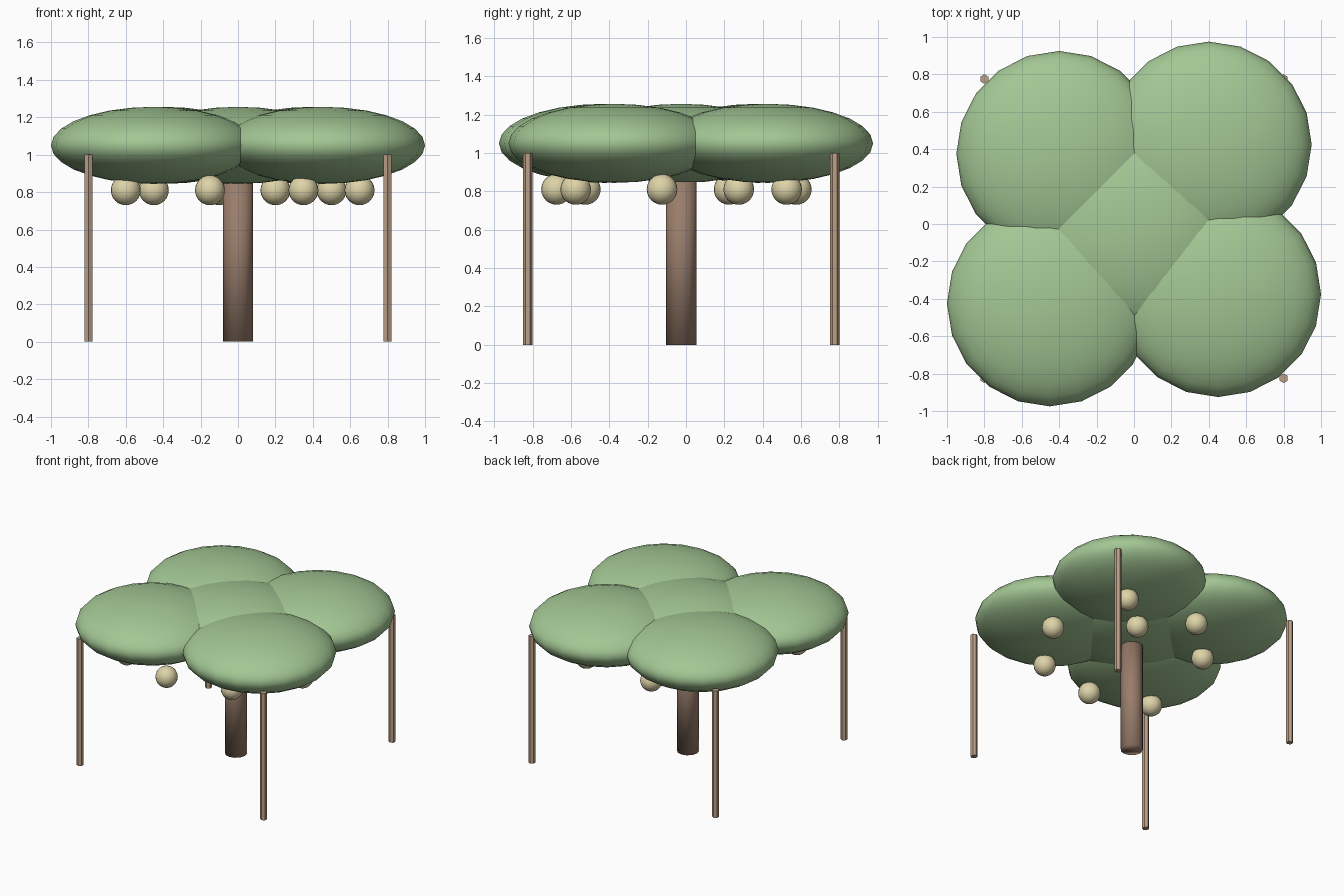
import bpy

if "Cube" in bpy.data.objects:
    bpy.data.objects.remove(bpy.data.objects["Cube"])

OFFSET_Y = -0.025  # trunk sits slightly off the overall centre


def material(name, color):
    m = bpy.data.materials.new(name)
    m.diffuse_color = (*color, 1.0)
    m.use_nodes = True
    m.node_tree.nodes["Principled BSDF"].inputs["Base Color"].default_value = m.diffuse_color
    return m


LEAF = material("leaf_green", (0.367, 0.571, 0.296))
BARK = material("bark_brown", (0.318, 0.205, 0.147))
STAKE = material("stake_tan", (0.507, 0.355, 0.243))
FRUIT = material("fruit_cream", (0.73, 0.656, 0.393))


def finish(name, mat, smooth):
    ob = bpy.context.object
    ob.name = name
    ob.data.materials.append(mat)
    if smooth:
        bpy.ops.object.shade_smooth()
    return ob


def ball(name, x, y, z, radius, height, mat, segments, rings):
    bpy.ops.mesh.primitive_uv_sphere_add(
        segments=segments, ring_count=rings, radius=1, location=(x, y + OFFSET_Y, z))
    ob = finish(name, mat, True)
    ob.scale = (radius, radius, height)


def post(name, x, y, radius, height, sides, mat, smooth):
    bpy.ops.mesh.primitive_cylinder_add(
        vertices=sides, radius=radius, depth=height,
        location=(x, y + OFFSET_Y, height / 2))
    finish(name, mat, smooth)


# Trunk
post("trunk", 0, 0, 0.08, 0.92, 12, BARK, True)

# Canopy: a middle cushion and four around it
for i, (x, y) in enumerate([(0, 0), (0.45, -0.35), (-0.45, -0.4),
                            (0.4, 0.45), (-0.4, 0.4)]):
    ball(f"canopy_{i}", x, y, 1.05, 0.55, 0.206, LEAF, 20, 14)

# Support stakes at the corners
for sx in (-1, 1):
    for sy in (-1, 1):
        post(f"stake_{'left' if sx < 0 else 'right'}_{'front' if sy < 0 else 'back'}",
             0.8 * sx, 0.8 * sy, 0.025, 1.0, 6, STAKE, False)

# Hanging fruit
for i, (x, y) in enumerate([(0.65, -0.1), (0.35, -0.55), (-0.15, -0.65), (-0.6, -0.5),
                            (0.5, 0.55), (0.2, 0.3), (-0.1, 0.6), (-0.45, 0.25)]):
    ball(f"fruit_{i}", x, y, 0.81, 0.08, 0.08, FRUIT, 20, 12)
